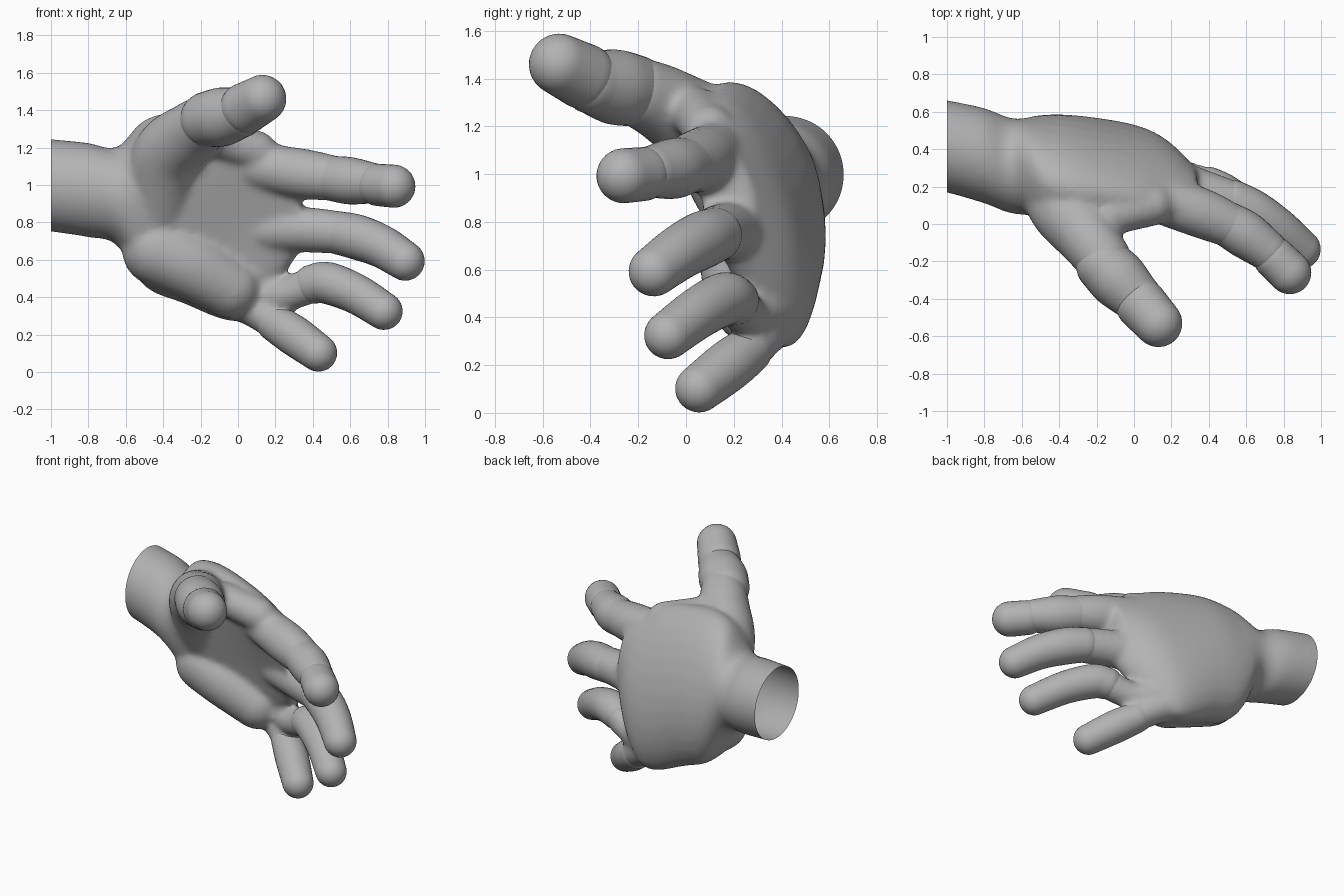
import bpy, bmesh, math
from mathutils import Vector

if "Cube" in bpy.data.objects:
    bpy.data.objects.remove(bpy.data.objects["Cube"], do_unlink=True)

SIDES = 32

skin = bpy.data.materials.new("plain_grey")
skin.use_nodes = True
GREY = (0.45, 0.45, 0.45, 1)
skin.diffuse_color = GREY
skin.node_tree.nodes["Principled BSDF"].inputs["Base Color"].default_value = GREY


def spline(rows, steps):
    """Smooth interpolation through rows of numbers."""
    out = []
    for i in range(len(rows) - 1):
        p0, p1 = rows[max(i - 1, 0)], rows[i]
        p2, p3 = rows[i + 1], rows[min(i + 2, len(rows) - 1)]
        for k in range(steps):
            t = k / steps
            out.append([b + t * ((c - a) / 2 + t * (a - 2.5 * b + 2 * c - d / 2
                        + t * (1.5 * (b - c) + (d - a) / 2)))
                        for a, b, c, d in zip(p0, p1, p2, p3)])
    return out + [list(rows[-1])]


def loft(bm, rings):
    """Closed skin over a list of rings."""
    loops = [[bm.verts.new(p) for p in ring] for ring in rings]
    faces = []
    for a, b in zip(loops, loops[1:]):
        for i in range(SIDES):
            j = (i + 1) % SIDES
            faces.append(bm.faces.new((a[i], a[j], b[j], b[i])))
    faces.append(bm.faces.new(loops[0][::-1]))
    faces.append(bm.faces.new(loops[-1]))
    bmesh.ops.recalc_face_normals(bm, faces=faces)


def capsule(bm, rows):
    """Round-ended tube through rows of x, y, z, radius."""
    pts = spline(rows, 6)
    centres = [Vector(p[:3]) for p in pts]
    rings = []

    def ring(c, direction, r):
        q = direction.to_track_quat('Z', 'Y')
        rings.append([c + q @ Vector((r * math.cos(a), r * math.sin(a), 0))
                      for a in (math.tau * i / SIDES for i in range(SIDES))])

    first = (centres[1] - centres[0]).normalized()
    last = (centres[-1] - centres[-2]).normalized()
    caps = [math.pi / 2 * k / 8 for k in range(1, 8)] + [1.55]
    for a in reversed(caps):
        ring(centres[0] - first * pts[0][3] * math.sin(a), first, pts[0][3] * math.cos(a))
    for i, c in enumerate(centres):
        ahead, behind = centres[min(i + 1, len(centres) - 1)], centres[max(i - 1, 0)]
        ring(c, ahead - behind, pts[i][3])
    for a in caps:
        ring(centres[-1] + last * pts[-1][3] * math.sin(a), last, pts[-1][3] * math.cos(a))
    loft(bm, rings)


def palm_ring(row):
    """Bent oval: x, bottom y/z, top y/z, backward bend, half thickness, roundness."""
    x, yb, zb, yt, zt, bend, thick, power = row
    dy, dz = (yt - yb) / 2, (zt - zb) / 2
    ring = []
    for i in range(SIDES):
        a = math.tau * i / SIDES
        s, n = math.cos(a), math.sin(a)
        n = math.copysign(abs(n) ** power, n)
        normal = Vector((dz, 2 * bend * s - dy)).normalized() * thick * n
        ring.append(Vector((x, (yb + yt) / 2 + s * dy + bend * (1 - s * s) + normal.x,
                            (zb + zt) / 2 + s * dz + normal.y)))
    return ring


def finish(bm, name):
    mesh = bpy.data.meshes.new(name)
    bm.to_mesh(mesh)
    bm.free()
    mesh.materials.append(skin)
    mesh.shade_smooth()
    obj = bpy.data.objects.new(name, mesh)
    bpy.context.collection.objects.link(obj)
    return obj


# Wrist and palm
body = bmesh.new()
sections = [
    (-1.08, .43, .76, .43, 1.25, 0, .245, 1),
    (-1.0, .415, .75, .415, 1.245, 0, .247, 1),
    (-.8, .365, .72, .365, 1.225, 0, .255, 1),
    (-.65, .32, .68, .30, 1.2, 0, .255, 1),
    (-.5, .35, .46, .15, 1.32, .065, .255, .75),
    (-.3, .37, .37, .10, 1.36, .09, .232, .75),
    (0, .37, .27, .08, 1.30, .10, .175, .65),
    (.18, .32, .43, .06, 1.22, .08, .148, .75),
    (.34, .2, .66, .05, 1.16, .04, .11, .9),
]
loft(body, [palm_ring(r) for r in spline(sections, 6)])

# Thumb mound, heel of the palm, thumb web and finger roots, merged into the palm
roots = [
    [(-.42, .25, .88, .19), (-.38, .1, 1.15, .19), (-.25, -.07, 1.28, .165), (-.16, -.19, 1.34, .148)],
    [(-.43, .25, .65, .19), (-.25, .25, .57, .185), (-.04, .28, .45, .165)],
    [(-.14, .04, 1.26, .105), (.1, .1, 1.18, .11)],
    [(.1, .14, 1.1, .125), (.34, .065, 1.06, .135), (.52, -.01, 1.035, .12)],
    [(.15, .25, .76, .12), (.36, .17, .76, .122), (.54, .11, .745, .115)],
    [(.1, .34, .43, .1), (.24, .26, .41, .09), (.4, .2, .47, .1)],
    [(-.02, .38, .41, .12), (.12, .31, .32, .1), (.22, .25, .25, .098)],
]
for rows in roots:
    capsule(body, rows)
hand = finish(body, "palm_and_wrist")
remesh = hand.modifiers.new("merge", 'REMESH')
remesh.mode = 'VOXEL'
remesh.voxel_size = .018
soften = hand.modifiers.new("soften", 'SMOOTH')
soften.factor = .5
soften.iterations = 12
deps = bpy.context.evaluated_depsgraph_get()
merged = bpy.data.meshes.new_from_object(hand.evaluated_get(deps))
hand.modifiers.clear()

# Open cut end of the wrist
bm = bmesh.new()
bm.from_mesh(merged)
bmesh.ops.bisect_plane(bm, geom=bm.verts[:] + bm.edges[:] + bm.faces[:],
                       plane_co=(-1, 0, 0), plane_no=(1, 0, 0), clear_inner=True)
bm.to_mesh(merged)
bm.free()
merged.materials.clear()
merged.materials.append(skin)
merged.shade_smooth()
hand.data = merged

# Finger and thumb segments
segments = {
    "thumb_middle": [(-.16, -.22, 1.35, .15), (-.08, -.3, 1.365, .157), (.01, -.39, 1.385, .135)],
    "thumb_tip": [(.04, -.43, 1.41, .138), (.13, -.53, 1.46, .128)],
    "index_middle": [(.5, 0, 1.035, .12), (.6, -.06, 1.022, .126), (.71, -.14, 1.01, .11)],
    "index_tip": [(.75, -.18, 1.0, .113), (.833, -.26, .993, .115)],
    "middle_end": [(.53, .12, .745, .115), (.64, .06, .72, .12), (.77, -.03, .67, .114),
                   (.893, -.135, .593, .105)],
    "ring_end": [(.4, .2, .47, .105), (.48, .155, .475, .112), (.63, .05, .418, .107),
                 (.78, -.075, .325, .1)],
    "little_end": [(.2, .26, .26, .1), (.3, .175, .195, .108), (.43, .055, .102, .1)],
}
for name, rows in segments.items():
    bm = bmesh.new()
    capsule(bm, rows)
    finish(bm, name)
